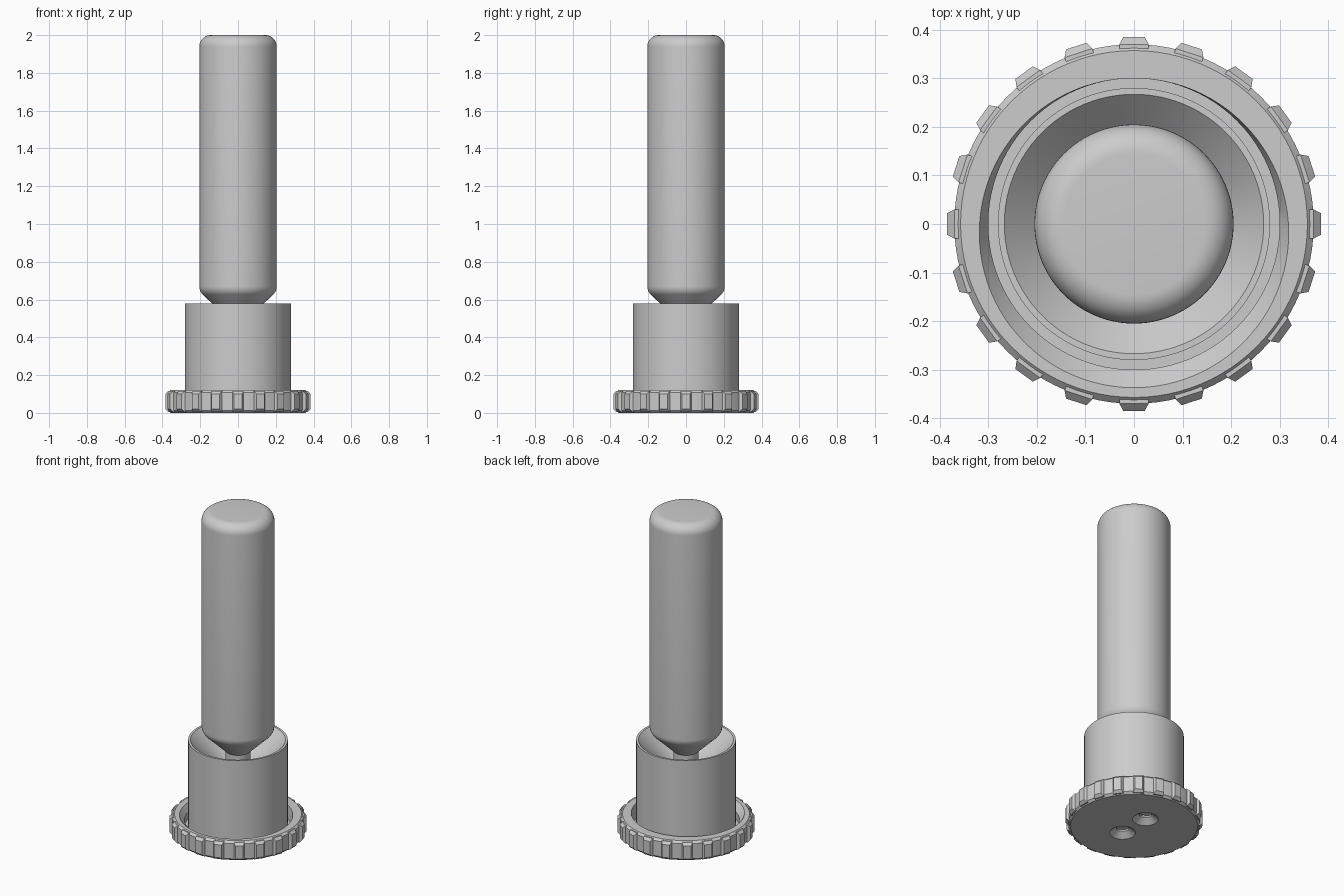
import bpy, bmesh, math
from math import sin, cos, pi

default = bpy.data.objects.get("Cube")
if default:
    bpy.data.objects.remove(default, do_unlink=True)

grey = bpy.data.materials.new("plain grey")
grey.use_nodes = True
colour = (0.604, 0.604, 0.604, 1)
grey.diffuse_color = colour
grey.node_tree.nodes["Principled BSDF"].inputs["Base Color"].default_value = colour

SEGMENTS = 96


def finish(bm, name):
    bmesh.ops.remove_doubles(bm, verts=bm.verts, dist=1e-5)
    bmesh.ops.recalc_face_normals(bm, faces=bm.faces)
    mesh = bpy.data.meshes.new(name)
    bm.to_mesh(mesh)
    bm.free()
    mesh.materials.append(grey)
    obj = bpy.data.objects.new(name, mesh)
    bpy.context.collection.objects.link(obj)
    return obj


def lathe(name, profile, closed=False, centre=(0, 0), shift=None):
    """Spin (radius, height) points; shift moves chosen rings along y."""
    shift = shift or {}
    bm = bmesh.new()
    rings = []
    for i, (r, z) in enumerate(profile):
        ring = []
        for k in range(SEGMENTS):
            a = 2 * pi * k / SEGMENTS
            ring.append(bm.verts.new((centre[0] + r * cos(a),
                                      centre[1] + r * sin(a) + shift.get(i, 0), z)))
        rings.append(ring)
    pairs = list(zip(rings, rings[1:]))
    if closed:
        pairs.append((rings[-1], rings[0]))
    for low, high in pairs:
        for k in range(SEGMENTS):
            n = (k + 1) % SEGMENTS
            bm.faces.new((low[k], low[n], high[n], high[k]))
    # Collapse rings on the axis into caps
    bmesh.ops.dissolve_degenerate(bm, dist=1e-6, edges=bm.edges)
    return finish(bm, name)


def arc(r, z, radius, start, end, steps=10):
    angles = [math.radians(start + (end - start) * i / steps) for i in range(steps + 1)]
    return [(r + radius * cos(a), z + radius * sin(a)) for a in angles]


def smooth(obj):
    bpy.ops.object.select_all(action='DESELECT')
    obj.select_set(True)
    bpy.context.view_layer.objects.active = obj
    bpy.ops.object.shade_smooth_by_angle(angle=math.radians(25))


# Plunger: rounded handle, conical shoulder and thin stem
plunger = lathe("plunger", [(0, 0.1), (0.07, 0.1), (0.07, 0.515)]
                + arc(0.145, 0.67, 0.06, -45, 0)
                + arc(0.145, 1.94, 0.06, 0, 90) + [(0, 2)])
smooth(plunger)

# Sleeve: cylinder with a funnel leading to the stem bore
sleeve = lathe("sleeve", [(0.075, 0.04), (0.28, 0.04), (0.28, 0.58),
                          (0.267, 0.58), (0.075, 0.388)], closed=True)
smooth(sleeve)

# Screw cap: shallow cup whose thread run-out widens the lip on one side
cap = lathe("screw_cap", [(0, 0), (0.357, 0), (0.37, 0.013), (0.37, 0.107),
                          (0.357, 0.12), (0.3185, 0.12), (0.30, 0.085),
                          (0.30, 0.04), (0, 0.04)], shift={5: -0.0185})

# Two countersunk screw holes through the cap floor
for side in (-1, 1):
    cutter = lathe("hole_cutter", [(0, -0.01), (0.085, -0.01), (0.035, 0.03),
                                   (0.035, 0.06), (0, 0.06)], centre=(0, 0.1 * side))
    cutter.hide_render = True
    cut = cap.modifiers.new("screw_hole", 'BOOLEAN')
    cut.operation = 'DIFFERENCE'
    cut.solver = 'EXACT'
    cut.object = cutter
    bpy.context.view_layer.objects.active = cap
    bpy.ops.object.modifier_apply(modifier=cut.name)
    bpy.data.objects.remove(cutter, do_unlink=True)
smooth(cap)

# Grip ribs: tapered blocks around the cap
bm = bmesh.new()
RIBS = 20
for k in range(RIBS):
    a = 2 * pi * k / RIBS
    loops = []
    for r, half, low, high in ((0.36, 0.03, 0.005, 0.115), (0.37, 0.03, 0.005, 0.115),
                               (0.385, 0.022, 0.02, 0.10)):
        corners = ((-half, low), (half, low), (half, high), (-half, high))
        loops.append([bm.verts.new((r * cos(a) - t * sin(a), r * sin(a) + t * cos(a), z))
                      for t, z in corners])
    for inner, outer in zip(loops, loops[1:]):
        for i in range(4):
            j = (i + 1) % 4
            bm.faces.new((inner[i], inner[j], outer[j], outer[i]))
    bm.faces.new(loops[0])
    bm.faces.new(loops[-1])
finish(bm, "grip_ribs")
